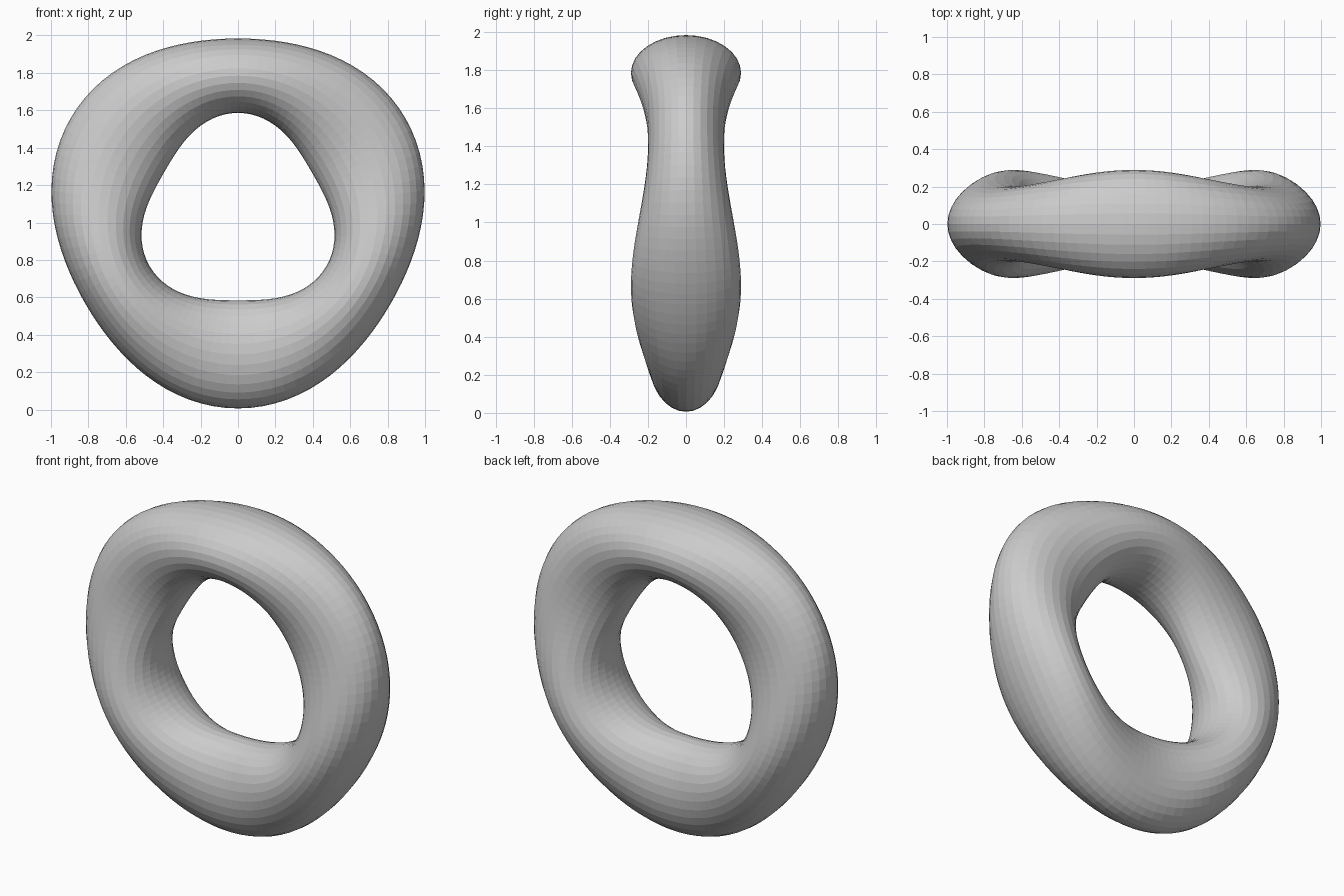
import bpy, bmesh
from math import sin, cos, pi, radians

cube = bpy.data.objects.get("Cube")
if cube:
    bpy.data.objects.remove(cube)

RING_RADIUS = 0.745
CENTRE_Z = 1.04
LONG, SHORT = 0.289, 0.199     # extremes of the oval section's half axes
LOBES = 3
SEGMENTS, SIDES = 96, 32

# Plain grey material
grey = bpy.data.materials.new("plain grey")
grey.use_nodes = True
colour = (0.6, 0.6, 0.6, 1)
grey.diffuse_color = colour
grey.node_tree.nodes["Principled BSDF"].inputs["Base Color"].default_value = colour


def section(bm, angle):
    """Oval section: wide across the ring at each lobe, deep between lobes."""
    swing = (LONG - SHORT) / 2 * cos(LOBES * (angle - radians(30)))
    across = (LONG + SHORT) / 2 + swing
    deep = (LONG + SHORT) / 2 - swing
    ring = []
    for j in range(SIDES):
        t = 2 * pi * j / SIDES
        r = RING_RADIUS + across * cos(t)
        ring.append(bm.verts.new((r * cos(angle), deep * sin(t),
                                  CENTRE_Z + r * sin(angle))))
    return ring


# Three-lobed ring
bm = bmesh.new()
rings = [section(bm, 2 * pi * i / SEGMENTS) for i in range(SEGMENTS)]
for i, here in enumerate(rings):
    after = rings[(i + 1) % SEGMENTS]
    for j in range(SIDES):
        k = (j + 1) % SIDES
        bm.faces.new((here[j], here[k], after[k], after[j]))
bmesh.ops.recalc_face_normals(bm, faces=bm.faces)

mesh = bpy.data.meshes.new("lobed_ring")
bm.to_mesh(mesh)
bm.free()
mesh.materials.append(grey)
bpy.context.collection.objects.link(bpy.data.objects.new("lobed_ring", mesh))
